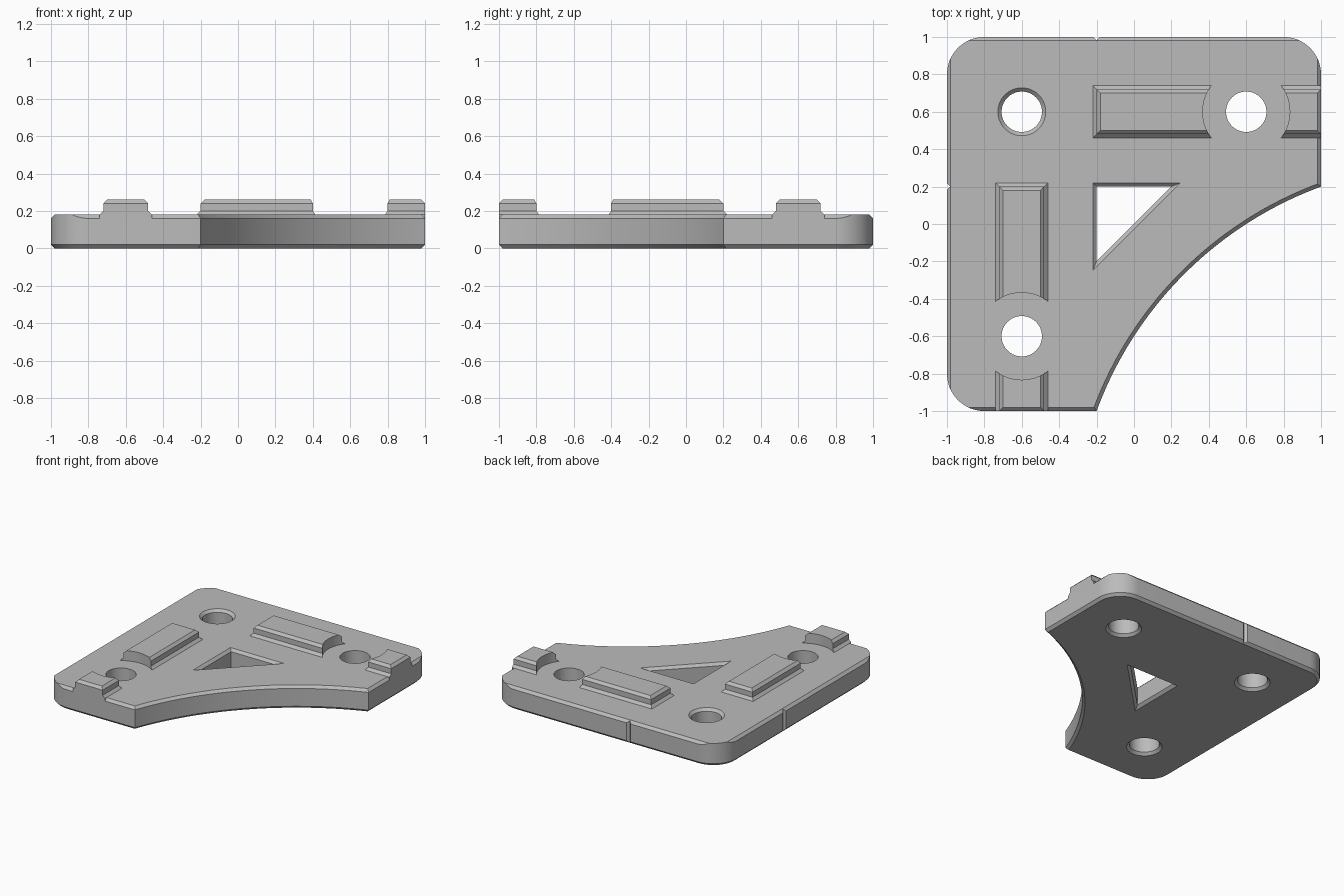
import bpy, bmesh, math
from mathutils import Vector

cube = bpy.data.objects.get("Cube")
if cube:
    bpy.data.objects.remove(cube, do_unlink=True)

CH = 0.02      # chamfer width
TOP = 0.18     # plate thickness

grey = bpy.data.materials.new("plain_grey")
grey.use_nodes = True
colour = (0.5, 0.5, 0.5, 1)
grey.diffuse_color = colour
grey.node_tree.nodes["Principled BSDF"].inputs["Base Color"].default_value = colour


def arc(cx, cy, r, start, end, steps):
    """Points along an arc, angles in degrees."""
    angles = [math.radians(start + (end - start) * i / steps) for i in range(steps + 1)]
    return [(cx + r * math.cos(a), cy + r * math.sin(a)) for a in angles]


def circle(cx, cy, r, steps=64):
    return arc(cx, cy, r, 0, 360, steps)[:-1]


def offset(outline, d):
    """Move a counter-clockwise outline outwards by d with mitred corners."""
    pts = [Vector(p) for p in outline]
    moved = []
    for i, p in enumerate(pts):
        a = (p - pts[i - 1]).normalized()
        b = (pts[(i + 1) % len(pts)] - p).normalized()
        n1, n2 = Vector((a.y, -a.x)), Vector((b.y, -b.x))
        moved.append(p + (n1 + n2) * d / (1 + n1.dot(n2)))
    return moved


def loft(name, rings):
    """Closed solid through (outline, height) rings."""
    bm = bmesh.new()
    loops = [[bm.verts.new((p[0], p[1], z)) for p in pts] for pts, z in rings]
    for low, high in zip(loops, loops[1:]):
        for i in range(len(low)):
            j = (i + 1) % len(low)
            bm.faces.new((low[i], low[j], high[j], high[i]))
    bm.faces.new(loops[0][::-1])
    bm.faces.new(loops[-1])
    bmesh.ops.recalc_face_normals(bm, faces=bm.faces)
    mesh = bpy.data.meshes.new(name)
    bm.to_mesh(mesh)
    bm.free()
    mesh.materials.append(grey)
    obj = bpy.data.objects.new(name, mesh)
    bpy.context.collection.objects.link(obj)
    return obj


def select(obj):
    bpy.ops.object.select_all(action="DESELECT")
    obj.select_set(True)
    bpy.context.view_layer.objects.active = obj


def combine(target, tool, operation="DIFFERENCE"):
    """Apply a boolean and discard the tool."""
    select(target)
    mod = target.modifiers.new("boolean", "BOOLEAN")
    mod.operation, mod.object, mod.solver = operation, tool, "EXACT"
    bpy.ops.object.modifier_apply(modifier=mod.name)
    bpy.data.objects.remove(tool, do_unlink=True)


def through_hole(outline, top_chamfer):
    """Cutter that widens at the bottom and, if asked, at the top."""
    wide = offset(outline, 2 * CH)
    return loft("cutter", [(wide, -CH), (outline, CH), (outline, TOP - CH),
                           (wide if top_chamfer else outline, TOP + CH)])


# Plate: rounded outline with a concave inner edge
inner_edge = arc(1.7, -1.7, math.hypot(0.7, 1.9),
                 math.degrees(math.atan2(0.7, -1.9)),
                 math.degrees(math.atan2(1.9, -0.7)), 48)
rounded = (arc(0.8, 0.8, 0.2, 0, 90, 16) + arc(-0.8, 0.8, 0.2, 90, 180, 16)
           + arc(-0.8, -0.8, 0.2, 180, 270, 16) + inner_edge)
square = [(1, 1), (-1, 1), (-1, -1)] + inner_edge
plate = loft("corner_plate", [(offset(rounded, -CH), 0), (rounded, CH), (rounded, TOP)])

# Top chamfer follows the straight sides and fades out at the round corners
bevel = loft("bevel", [(offset(square, 0.16), 0), (offset(square, -2 * CH), TOP + CH)])
combine(plate, bevel, "INTERSECT")

# Bolt holes, triangular window and edge notches
HOLE = 0.108
for x, y, chamfered in ((-0.6, 0.6, True), (-0.6, -0.6, False), (0.6, 0.6, False)):
    combine(plate, through_hole(circle(x, y, HOLE), chamfered))
combine(plate, through_hole([(0.2, 0.2), (-0.2, 0.2), (-0.2, -0.2)], True))
for x, y in ((-0.2, 1), (-1, 0.2)):
    notch = circle(x, y, 0.018, 4)
    combine(plate, loft("cutter", [(notch, -0.1), (notch, 0.3)]))


def rib_ring(d, swap):
    """Rib footprint grown by d, its outer end staying flush with the plate."""
    x0, x1 = -0.72 - d, -0.48 + d
    y0, y1 = -1 - min(d, 0), 0.2 + d
    pts = [(x0, y0), (x1, y0), (x1, y1), (x0, y1)]
    return [(-y, -x) for x, y in pts] if swap else pts


# Guide ribs, each split by a round clearance around its bolt hole
parts = [plate]
for name, swap, centre in (("front_rib", False, (-0.6, -0.6)), ("left_rib", True, (0.6, 0.6))):
    steps = ((CH, 0.16), (CH, TOP), (0, 0.2), (0, 0.24), (-CH, 0.26))
    rib = loft(name, [(rib_ring(d, swap), z) for d, z in steps])
    clearance = circle(*centre, 0.233)
    combine(rib, loft("cutter", [(clearance, 0.1), (clearance, 0.4)]))
    parts.append(rib)

for part in parts:
    select(part)
    bpy.ops.object.shade_smooth_by_angle(angle=math.radians(30))
